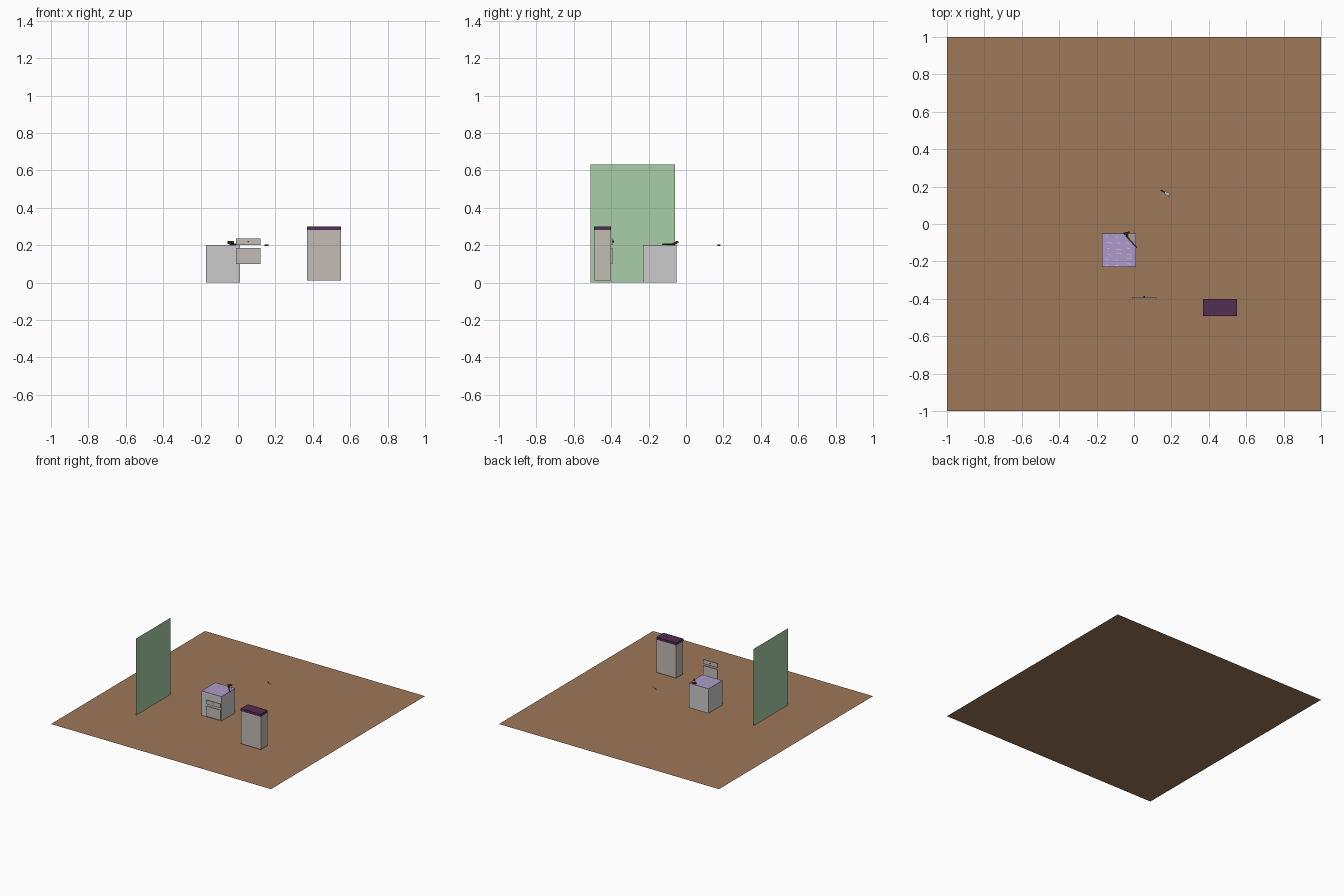
import bpy, math, random
from mathutils import Vector

if "Cube" in bpy.data.objects:
    bpy.data.objects.remove(bpy.data.objects["Cube"])

random.seed(4)


def material(name, rgb):
    def lin(c):
        c /= 255
        return c / 12.92 if c <= 0.04045 else ((c + 0.055) / 1.055) ** 2.4
    m = bpy.data.materials.new(name)
    m.diffuse_color = (*[lin(c) for c in rgb], 1)
    m.use_nodes = True
    m.node_tree.nodes["Principled BSDF"].inputs["Base Color"].default_value = m.diffuse_color
    return m


BROWN = material("floor brown", (158, 120, 88))
GREEN = material("wall green", (168, 207, 168))
GREY = material("cabinet grey", (203, 203, 204))
TAUPE = material("warm grey", (196, 188, 181))
PURPLE = material("dark purple", (82, 46, 82))
LAVENDER = material("lavender", (172, 154, 203))
PALE = material("pale streak", (222, 212, 236))
TWIG = material("dark wood", (88, 64, 40))
TAN = material("tan", (176, 158, 120))
STEEL = material("steel", (188, 196, 204))


def mesh(name, verts, faces, mat):
    me = bpy.data.meshes.new(name)
    me.from_pydata(verts, [], faces)
    me.materials.append(mat)
    ob = bpy.data.objects.new(name, me)
    bpy.context.collection.objects.link(ob)
    return ob


def box(name, x0, x1, y0, y1, z0, z1, mat):
    v = [(x, y, z) for z in (z0, z1) for x, y in ((x0, y0), (x1, y0), (x1, y1), (x0, y1))]
    f = [(3, 2, 1, 0), (4, 5, 6, 7)] + [(i, (i + 1) % 4, (i + 1) % 4 + 4, i + 4) for i in range(4)]
    return mesh(name, v, f, mat)


def rod(name, a, b, r0, r1, mat, sides=6):
    a, b = Vector(a), Vector(b)
    d = b - a
    bpy.ops.mesh.primitive_cone_add(vertices=sides, radius1=r0, radius2=r1, depth=d.length,
                                    location=(a + b) / 2, rotation=d.to_track_quat('Z', 'Y').to_euler())
    ob = bpy.context.object
    ob.name = name
    ob.data.materials.append(mat)
    return ob


# Floor and upright wall panel, both single sheets
mesh("floor", [(-1, -1, 0), (1, -1, 0), (1, 1, 0), (-1, 1, 0)], [(0, 1, 2, 3)], BROWN)
mesh("wall_panel", [(-.57, -.51, 0), (-.57, -.06, 0), (-.57, -.06, .63), (-.57, -.51, .63)],
     [(0, 1, 2, 3)], GREEN)

# Low cabinet with thin streaked worktop
box("low_cabinet", -.17, .01, -.23, -.05, 0, .199, GREY)
box("worktop", -.17, .01, -.23, -.05, .199, .201, LAVENDER)
for i in range(6):
    for j in range(3):
        x = -.155 + j * .052 + random.uniform(0, .015)
        y = -.217 + i * .029 + random.uniform(-.006, .006)
        n = random.uniform(.012, .028)
        mesh("worktop_streak", [(x, y, .2015), (x + n, y - .004, .2015),
                                (x + n, y - .001, .2015), (x, y + .003, .2015)],
             [(0, 1, 2, 3)], PALE)

# Tall cabinet with dark cap
box("tall_cabinet", .37, .55, -.49, -.40, .01, .28, TAUPE)
box("tall_cabinet_cap", .37, .55, -.493, -.40, .28, .30, PURPLE)

# Loose door and drawer front with a knob
box("door_front", -.01, .12, -.400, -.393, .10, .185, TAUPE)
box("drawer_front", -.01, .12, -.400, -.393, .20, .235, TAUPE)
rod("drawer_knob", (.055, -.401, .219), (.055, -.386, .219), .004, .005, TWIG, 8)

# Small tool lying on the worktop: chunky head, shank and flat tan piece
rod("tool_head", (-.055, -.052, .214), (-.023, -.045, .216), .008, .006, TWIG)
rod("tool_neck", (-.04, -.05, .212), (-.036, -.072, .206), .007, .005, TWIG)
rod("tool_shank", (-.043, -.062, .205), (.014, -.126, .204), .005, .004, TWIG)
mesh("tool_plate", [(-.035, -.065, .206), (-.012, -.055, .206), (.004, -.092, .206), (-.005, -.105, .206)],
     [(0, 3, 2, 1)], TAN)

# Small knife floating at worktop height
rod("knife_handle", (.143, .182, .2), (.165, .168, .2), .004, .003, TWIG)
mesh("knife_blade", [(.157, .169, .2), (.166, .175, .2), (.192, .164, .2), (.186, .148, .2), (.172, .155, .2)],
     [(0, 4, 3, 2, 1)], STEEL)
